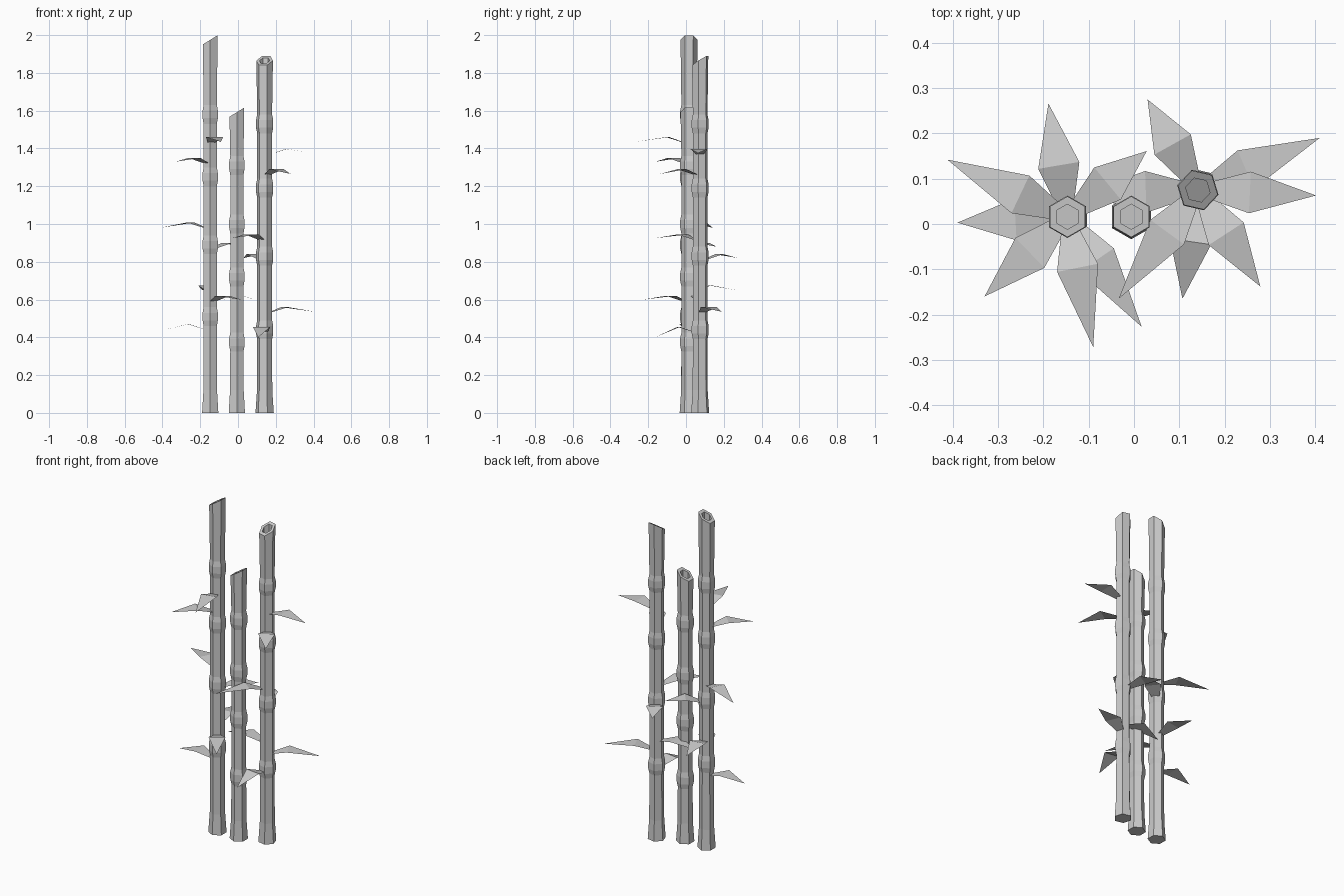
import bpy, bmesh
from math import sin, cos, pi, radians
from mathutils import Vector

if "Cube" in bpy.data.objects:
    bpy.data.objects.remove(bpy.data.objects["Cube"])

APO = cos(pi / 6)

# x, y, turn in degrees, mean top height, node heights
STALKS = [
    (-0.147, 0.016, 0, 1.975, (0.51, 0.89, 1.25, 1.58)),
    (-0.006, 0.016, 0, 1.592, (0.375, 0.72, 1.0, 1.31)),
    (0.141, 0.075, 77, 1.865, (0.44, 0.83, 1.19, 1.53)),
]

# stalk number, tip x, tip y, crease height, tip height
LEAVES = [
    (0, -0.189, 0.266, 0.675, 0.65), (0, -0.412, 0.142, 1.008, 0.98),
    (0, -0.390, 0.003, 0.47, 0.44), (0, -0.330, -0.160, 1.35, 1.33),
    (0, -0.090, -0.272, 1.46, 1.435), (0, 0.017, -0.227, 0.62, 0.60),
    (0, 0.028, 0.161, 0.90, 0.88), (2, 0.410, 0.190, 0.56, 0.535),
    (2, 0.402, 0.063, 1.397, 1.375), (2, 0.279, -0.138, 1.29, 1.265),
    (2, 0.107, -0.165, 0.455, 0.40), (2, -0.034, -0.165, 0.945, 0.925),
    (2, 0.030, 0.275, 0.84, 0.82), (2, -0.115, 0.066, 0.62, 0.59),
]


def finish(bm, name):
    me = bpy.data.meshes.new(name)
    bm.to_mesh(me)
    bm.free()
    ob = bpy.data.objects.new(name, me)
    bpy.context.collection.objects.link(ob)
    return ob


def stalk(i, x, y, turn, top, nodes):
    # rings of (apothem, height, slope)
    rings = [(0.043, 0, 0), (0.036, 0.12, 0)]
    for z in nodes:
        rings += [(0.035, z - 0.05, 0), (0.0405, z - 0.02, 0),
                  (0.0405, z + 0.02, 0), (0.035, z + 0.05, 0)]
    # slanted rim and hollow end
    rings += [(0.039, top, 0.62), (0.024, top, 0.62), (0.024, top - 0.06, 0.62)]
    bm = bmesh.new()
    loops = []
    for a, z, slope in rings:
        loop = []
        for k in range(6):
            t = pi / 6 + k * pi / 3
            px, py = a / APO * cos(t), a / APO * sin(t)
            loop.append(bm.verts.new((px, py, z + slope * px)))
        loops.append(loop)
    for lo, hi in zip(loops, loops[1:]):
        for k in range(6):
            n = (k + 1) % 6
            bm.faces.new((lo[k], lo[n], hi[n], hi[k]))
    bm.faces.new(loops[0][::-1])
    bm.faces.new(loops[-1])
    ob = finish(bm, f"bamboo_stalk_{i + 1}")
    ob.location = (x, y, 0)
    ob.rotation_euler.z = radians(turn)


def leaf(i, s, tx, ty, zc, zt):
    c = Vector((STALKS[s][0], STALKS[s][1], 0))
    tip = Vector((tx, ty, zt))
    d = Vector((tx - c.x, ty - c.y, 0)).normalized()
    side = Vector((-d.y, d.x, 0))
    root = c + d * 0.03 + Vector((0, 0, zc - 0.028))
    crease = c + d * 0.115 + Vector((0, 0, zc))
    bm = bmesh.new()
    v = [bm.verts.new(p) for p in (
        root + side * 0.02, root - side * 0.02,
        crease - side * 0.046, crease + side * 0.046, tip)]
    bm.faces.new((v[0], v[1], v[2], v[3]))
    bm.faces.new((v[3], v[2], v[4]))
    bm.normal_update()
    finish(bm, f"leaf_{i + 1}")


for i, p in enumerate(STALKS):
    stalk(i, *p)
for i, p in enumerate(LEAVES):
    leaf(i, *p)
